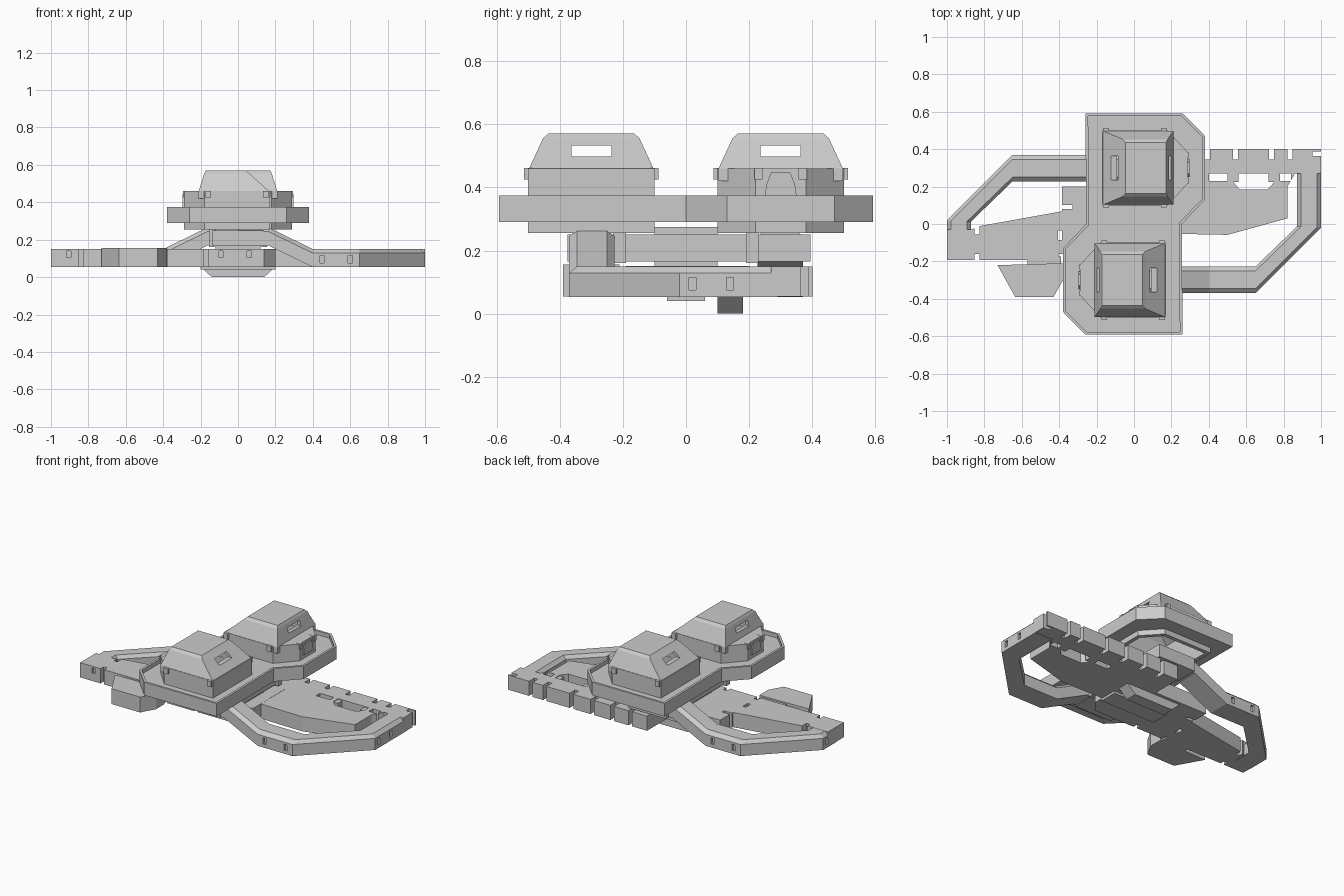
import bpy, bmesh, math
from mathutils import Matrix

if "Cube" in bpy.data.objects:
    bpy.data.objects.remove(bpy.data.objects["Cube"])

HALF_TURN = Matrix.Rotation(math.pi, 4, 'Z')


def finish(bm, name):
    bmesh.ops.recalc_face_normals(bm, faces=bm.faces[:])
    me = bpy.data.meshes.new(name)
    bm.to_mesh(me)
    bm.free()
    ob = bpy.data.objects.new(name, me)
    bpy.context.collection.objects.link(ob)
    return ob


def loft(name, rings, closed=False):
    """Skin equal-length rings of 3D points and cap the ends."""
    bm = bmesh.new()
    vs = [[bm.verts.new(p) for p in r] for r in rings]
    n = len(vs[0])
    for a, b in zip(vs, vs[1:]):
        for i in range(n):
            j = (i + 1) % n
            bm.faces.new((a[i], a[j], b[j], b[i]))
    bm.faces.new(vs[0])
    bm.faces.new(vs[-1])
    return finish(bm, name)


def prism(name, pts, z0, z1):
    return loft(name, [[(x, y, z) for x, y in pts] for z in (z0, z1)])


def boxes(name, specs):
    """Boxes given as centre x, y, z and size x, y, z."""
    bm = bmesh.new()
    for x, y, z, sx, sy, sz in specs:
        m = Matrix.Translation((x, y, z)) @ Matrix.Diagonal((sx, sy, sz, 1))
        bmesh.ops.create_cube(bm, size=1, matrix=m)
    return finish(bm, name)


def boolean(ob, other, op='DIFFERENCE'):
    mod = ob.modifiers.new(op.lower(), 'BOOLEAN')
    mod.operation, mod.object, mod.solver = op, other, 'EXACT'
    dg = bpy.context.evaluated_depsgraph_get()
    dg.update()
    me = bpy.data.meshes.new_from_object(ob.evaluated_get(dg))
    ob.modifiers.clear()
    ob.data = me
    bpy.data.objects.remove(other)


def turned(ob, name):
    c = bpy.data.objects.new(name, ob.data)
    c.matrix_world = HALF_TURN
    bpy.context.collection.objects.link(c)


def both_ends(pts):
    return pts + [(-x, -y) for x, y in pts]


def rect(x0, x1, y0, y1):
    return [(x0, y0), (x1, y0), (x1, y1), (x0, y1)]


# Upper deck: Z-shaped tray with a thin rim, open below the turrets
deck = prism("upper_deck", both_ends([(-.26, .592), (.26, .592), (.38, .47), (.38, .13), (.255, 0)]), .29, .375)
boolean(deck, prism("cut", both_ends([(-.245, .578), (.253, .578), (.366, .464), (.366, .136), (.241, .006)]), .35, .5))


def nose(d):
    return [(-.17 + d, .5 - d), (.18 - d * .4, .5 - d), (.29 - d, .38 - d * .4),
            (.29 - d, .22 + d * .4), (.18 - d * .4, .1 + d), (-.17 + d, .1 + d)]


for sign in (1, -1):
    boolean(deck, prism("cut", [(sign * x, sign * y) for x, y in nose(.02)], .2, .5))

# Turret: hollow base with a pointed nose, tapered roof with viewing slots
def roof(name, d):
    levels = [(.42, -.165, .21, .103, .497), (.46, -.165, .21, .103, .497),
              (.555, -.06, .18, .147, .453), (.57, -.045, .172, .163, .437)]
    return loft(name, [[(x, y, z - (d if i > 1 else 0)) for x, y in rect(a + d, b - d, c + d, e - d)]
                       for i, (z, a, b, c, e) in enumerate(levels)])


turret = prism("rear_turret", nose(0), .255, .46)
boolean(turret, roof("roof", 0), 'UNION')
boolean(turret, prism("cut", nose(.025), .2, .44))
boolean(turret, roof("cut", .02))
boolean(turret, boxes("cut", [(0, .3, .515, .8, .127, .034)]))
turned(turret, "front_turret")

# Turret latches at the roof corners and a nose hatch
latch = boxes("rear_turret_latches", [(x, y, .443, .03, .026, .036)
              for x, y in ((-.15, .1), (.16, .1), (-.15, .5), (.16, .5), (.28, .23), (.28, .37))])
turned(latch, "front_turret_latches")
hatch = loft("rear_turret_hatch", [[(x, .25, .375), (x, .35, .375), (x, .345, .41), (x, .33, .447),
                                    (x, .27, .447), (x, .255, .41)] for x in (.28, .297)])
turned(hatch, "front_turret_hatch")


# Side arms: chamfered bar ramping down from the deck and bending around
def arm(name, end):
    path = [(0, -.37, .217, 0, 1), (.16, -.37, .217, 0, 1), (.4, -.37, .1, 0, 1),
            (.65, -.37, .1, 0, 1), (1, -.02, .1, -1, .05), (1, end, .1, -1, 0)]
    section = [(0, -.047), (0, .028), (.025, .05), (.12, .05), (.143, .028), (.143, -.047)]
    rings = []
    for x, y, z, dx, dy in path:
        k = .9 if dx else 1
        rings.append([(x + dx * o * k, y + dy * o * k, z + h) for o, h in section])
    ob = loft(name, rings)
    boolean(ob, boxes("cut", [(x, -.37, .095, .022, .03, .04) for x in (.45, .6)]
                      + [(1, y, .095, .03, .022, .04) for y in (.02, .14)]))
    return ob


arm("right_arm", .29)
left_arm = arm("left_arm", .12)
left_arm.matrix_world = HALF_TURN

# Right lower platform with a notched edge strip and a U-shaped opening
right = prism("right_platform", [(0, .4), (1, .4), (1, .27), (.86, .27), (.82, .2), (.82, .03), (.5, -.058),
                                 (.1, -.05), (0, .1)], .055, .15)
boolean(right, boxes("cut", [(x, .375, .1, .026, .06, .2) for x in (.12, .25, .393, .543, .735, .835)]
                     + [(.985, .375, .1, .06, .025, .2)]))
boolean(right, prism("cut", [(.53, .27), (.53, .225), (.565, .185), (.715, .185), (.75, .225), (.75, .27)],
                     .0, .2))
boolean(right, boxes("cut", [(.45, .25, .1, .1, .04, .2), (.81, .25, .1, .06, .04, .2)]))
# tongues standing into the openings
boxes("right_platform_tongues", [(.545, .25, .1, .03, .05, .09), (.735, .25, .1, .03, .05, .09)])

# Left lower platform running under the deck
left = prism("left_platform", [(-1, -.192), (.14, -.192), (.2, -.12), (.2, .2), (-.385, .2), (-.385, .068),
                               (-.83, -.012), (-.87, -.03), (-1, -.03)], .055, .151)
boolean(left, boxes("cut", [(x, -.185, .1, .026, .05, .2) for x in (-.84, -.39, -.17)]
                    + [(-.84, -.03, .1, .026, .05, .2), (-.36, .09, .1, .06, .022, .2),
                       (-.395, -.06, .1, .022, .05, .2)]
                    + [(x, -.192, .122, .022, .03, .036) for x in (-.905, -.61, -.46, -.09, .06)]))

# Front step beside the left platform
loft("front_step", [[(x, y, z) for x, y in ((-.73, -.22), (-.635, -.39), (-.43, -.39), (-.38, -.3), (-.38, -.21))]
                    for z in (.055, .155)])
boxes("step_link", [(-.48, -.2, .1, .18, .05, .09)])

# Central supports between the lower platforms and the deck
boxes("center_spine", [(0, .01, .208, .27, .77, .085)])
boxes("center_pillar", [(0, 0, .165, .24, .2, .22)])
boxes("spine_clips", [(x, y, .215, .03, .04, .11) for x in (-.14, .14) for y in (-.21, .21)])

# Keel below the middle
prism_keel = [(-.2, .055), (-.14, 0), (.14, 0), (.2, .055)]
loft("keel", [[(x, .1 + y, z) for x, z in prism_keel] for y in (0, .08)])
boxes("under_plate", [(0, 0, .05, .4, .12, .02)])
